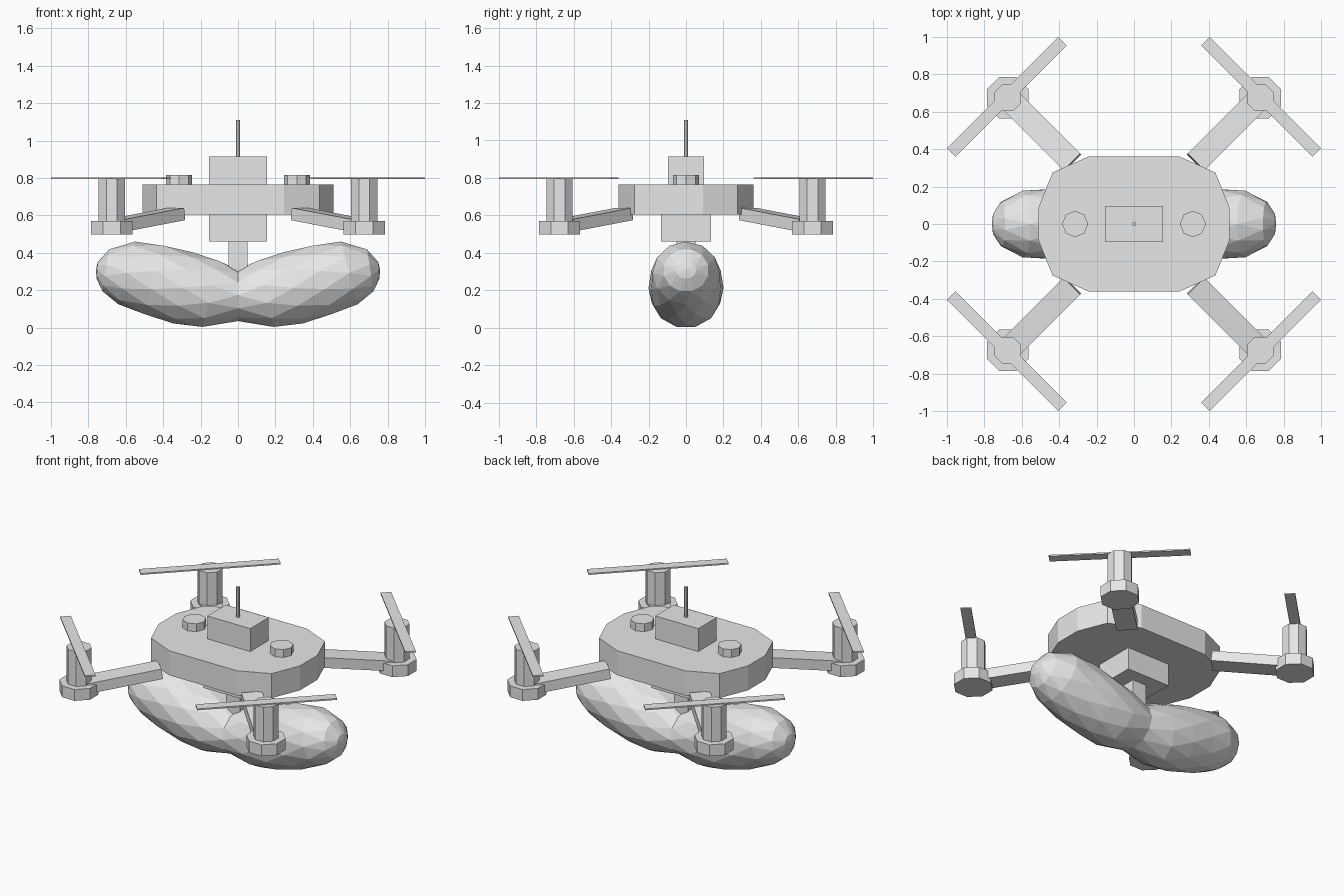
import bpy, bmesh, math
from mathutils import Matrix, Vector

if "Cube" in bpy.data.objects:
    bpy.data.objects.remove(bpy.data.objects["Cube"])

grey = bpy.data.materials.new("plain grey")
grey.diffuse_color = (0.8, 0.8, 0.8, 1)
grey.use_nodes = True
grey.node_tree.nodes["Principled BSDF"].inputs["Base Color"].default_value = grey.diffuse_color


def finish(name, bm):
    """Turn a bmesh into a flat shaded object."""
    bmesh.ops.recalc_face_normals(bm, faces=bm.faces)
    me = bpy.data.meshes.new(name)
    bm.to_mesh(me)
    bm.free()
    me.materials.append(grey)
    ob = bpy.data.objects.new(name, me)
    bpy.context.collection.objects.link(ob)
    return ob


def prism(name, outline, z0, z1):
    """Extrude an outline upward from z0 to z1."""
    bm = bmesh.new()
    low = [bm.verts.new((x, y, z0)) for x, y in outline]
    top = [bm.verts.new((x, y, z1)) for x, y in outline]
    n = len(outline)
    bm.faces.new(low)
    bm.faces.new(top)
    for i in range(n):
        j = (i + 1) % n
        bm.faces.new((low[i], low[j], top[j], top[i]))
    return finish(name, bm)


def ngon(cx, cy, r, n=8, turn=0.0):
    return [(cx + r * math.cos(turn + math.tau * i / n),
             cy + r * math.sin(turn + math.tau * i / n)) for i in range(n)]


def box(name, size, centre, rot=None):
    bm = bmesh.new()
    bmesh.ops.create_cube(bm, size=1)
    m = Matrix.Translation(centre) @ (rot or Matrix()) @ Matrix.Diagonal((*size, 1))
    bmesh.ops.transform(bm, matrix=m, verts=bm.verts)
    return finish(name, bm)


# Twelve sided hull, built from one quadrant
quad = [(0.51, 0.09), (0.435, 0.275), (0.245, 0.36)]
right = [(x, -y) for x, y in reversed(quad)] + quad
outline = right + [(-x, -y) for x, y in right]
prism("hull", outline, 0.605, 0.765)

# Boxes above and below the hull, antenna and hanging stem
box("top_box", (0.31, 0.19, 0.15), (0, 0, 0.84))
box("lower_box", (0.31, 0.265, 0.145), (0, 0, 0.5325))
box("stem", (0.10, 0.10, 0.19), (0, 0, 0.365))
prism("antenna", ngon(0, 0, 0.012), 0.915, 1.11)
for s, side in ((-1, "left"), (1, "right")):
    prism(side + "_knob", ngon(s * 0.315, 0, 0.07), 0.765, 0.816)

# Four arms with motor mounts, motors and propellers
for sx, side in ((-1, "left"), (1, "right")):
    for sy, end in ((-1, "front"), (1, "back")):
        tag = f"{end}_{side}_"
        c = 0.675
        prism(tag + "mount", ngon(sx * c, sy * c, 0.119, 8, math.pi / 8), 0.497, 0.571)
        prism(tag + "motor", ngon(sx * c, sy * c, 0.076, 8, math.pi / 8), 0.571, 0.797)
        a = math.atan2(sy, sx)
        turn = Matrix.Rotation(a, 4, 'Z')
        tilt = turn @ Matrix.Rotation(0.135, 4, 'Y')
        box(tag + "arm", (0.45, 0.125, 0.066), (sx * 0.487, sy * 0.487, 0.577), tilt)
        box(tag + "propeller", (0.064, 0.84, 0.009), (sx * 0.68, sy * 0.68, 0.799), turn)

# Bent, two lobed cargo: rings from the waist to the tip
# (top x, top z, bottom x, bottom z, half width)
half = [(0.00, 0.31, 0.00, 0.035, 0.165), (0.10, 0.355, 0.19, 0.004, 0.19),
        (0.25, 0.405, 0.345, 0.022, 0.20), (0.40, 0.438, 0.50, 0.072, 0.192),
        (0.55, 0.460, 0.64, 0.125, 0.178), (0.69, 0.418, 0.725, 0.195, 0.122),
        (0.75, 0.350, 0.756, 0.262, 0.055)]
N = 12
bm = bmesh.new()


def ring(xt, zt, xb, zb, w, s, k):
    top, low = Vector((s * xt, 0, zt)), Vector((s * xb, 0, zb))
    mid, up = (top + low) / 2, (top - low) / 2
    odd = k % 2
    grow = 1 / math.cos(math.pi / N) if odd else 1
    out = []
    for i in range(N):
        t = math.tau * (i + 0.5 * odd) / N
        p = mid + grow * math.cos(t) * up + Vector((0, w * math.sin(t), 0))
        out.append(bm.verts.new(p))
    return out


waist = ring(*half[0], 1, 0)
for s in (-1, 1):
    prev = waist
    for k in range(1, len(half)):
        cur = ring(*half[k], s, k)
        for i in range(N):
            j = (i + 1) % N
            if k % 2:
                bm.faces.new((prev[i], prev[j], cur[i]))
                bm.faces.new((prev[j], cur[j], cur[i]))
            else:
                bm.faces.new((prev[i], prev[j], cur[j]))
                bm.faces.new((prev[i], cur[j], cur[i]))
        prev = cur
    tip = bm.verts.new((s * 0.76, 0, 0.308))
    for i in range(N):
        bm.faces.new((prev[i], prev[(i + 1) % N], tip))
cargo = finish("cargo", bm)
